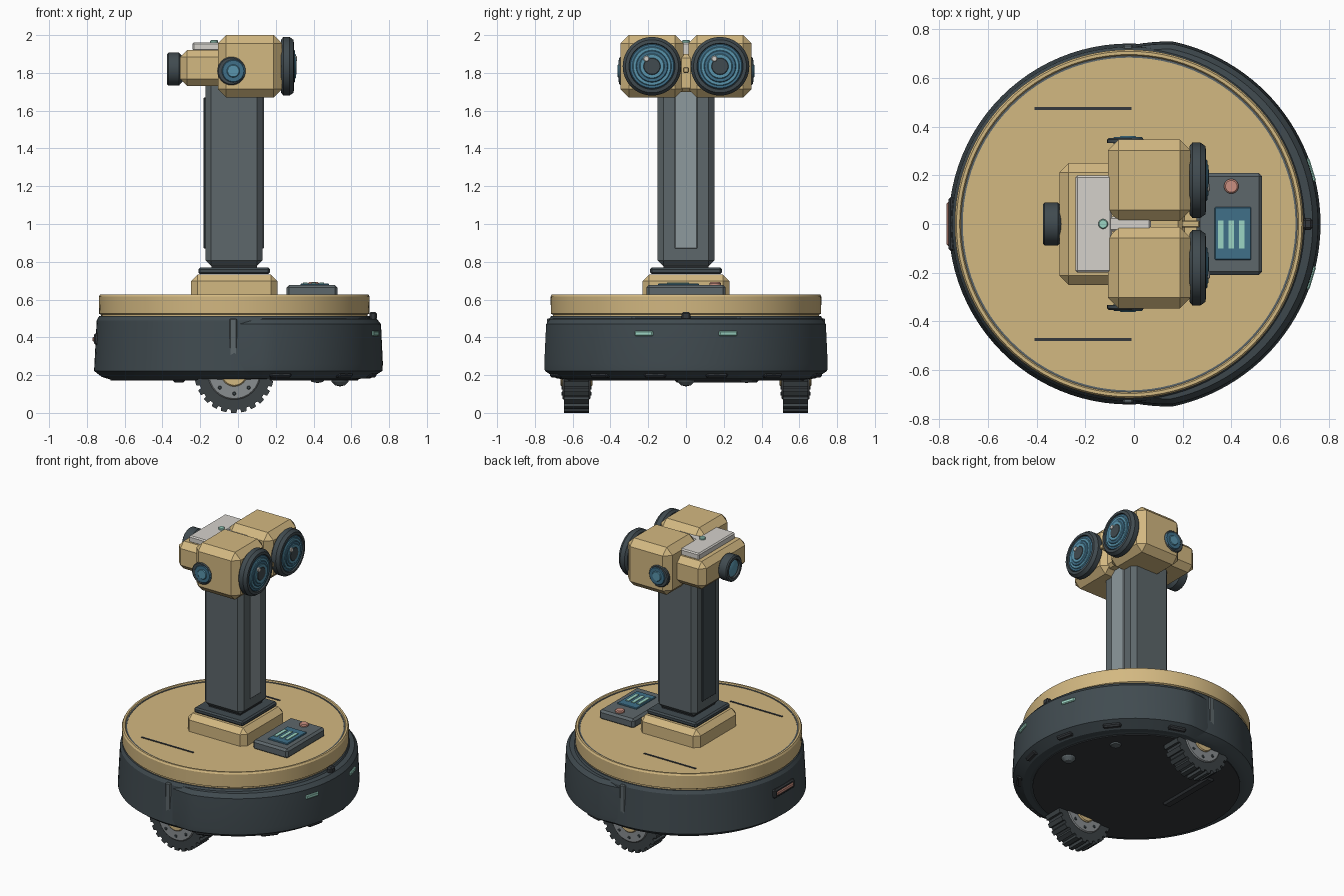
import bpy, bmesh
from math import sin, cos, pi, radians
from mathutils import Vector, Matrix

if "Cube" in bpy.data.objects:
    bpy.data.objects.remove(bpy.data.objects["Cube"])

COLORS = {
    'tan': (.65, .48, .22), 'dark': (.052, .07, .08), 'under': (.035, .04, .045),
    'grey': (.11, .135, .145), 'pale': (.27, .32, .34), 'blue': (.05, .16, .25),
    'sky': (.10, .30, .42), 'mint': (.33, .66, .55), 'red': (.6, .28, .22),
    'white': (.66, .64, .6), 'rubber': (.045, .055, .06), 'metal': (.25, .27, .28),
}
MATS = {}
for k, c in COLORS.items():
    MATS[k] = bpy.data.materials.new(k)
    MATS[k].diffuse_color = (*c, 1)


def finish(name, bm, mat, matrix=None):
    if matrix is not None:
        bm.transform(matrix)
    bmesh.ops.recalc_face_normals(bm, faces=bm.faces[:])
    me = bpy.data.meshes.new(name)
    bm.to_mesh(me)
    bm.free()
    ob = bpy.data.objects.new(name, me)
    me.materials.append(MATS[mat])
    bpy.context.collection.objects.link(ob)
    return ob


def box(name, x, y, z, mat, bevel=0, rot=None):
    """Box from (min, max) ranges, all edges chamfered, optional local-to-world matrix."""
    bm = bmesh.new()
    bmesh.ops.create_cube(bm, size=1)
    for v in bm.verts:
        for i, (a, b) in enumerate((x, y, z)):
            v.co[i] = (a + b) / 2 + v.co[i] * (b - a)
    if bevel:
        bmesh.ops.bevel(bm, geom=bm.edges[:], offset=bevel, segments=1,
                        affect='EDGES', profile=.5)
    return finish(name, bm, mat, rot)


def lathe(name, profile, mat, loc=(0, 0, 0), axis=(0, 0, 1), segs=48):
    """Revolve (radius, height) points about an axis."""
    bm = bmesh.new()
    vs = [bm.verts.new((r, 0, h)) for r, h in profile]
    es = [bm.edges.new(p) for p in zip(vs, vs[1:])]
    bmesh.ops.spin(bm, geom=vs + es, cent=(0, 0, 0), axis=(0, 0, 1),
                   angle=2 * pi, steps=segs, use_duplicate=False)
    bmesh.ops.remove_doubles(bm, verts=bm.verts[:], dist=1e-5)
    q = Vector((0, 0, 1)).rotation_difference(Vector(axis))
    return finish(name, bm, mat, Matrix.Translation(loc) @ q.to_matrix().to_4x4())


def disc(name, r, h, mat, loc, axis=(0, 0, 1), segs=32, b=.006):
    return lathe(name, [(0, 0), (r, 0), (r, h - b), (r - b, h), (0, h)], mat, loc, axis, segs)


def turn(deg):
    return Matrix.Rotation(radians(deg), 4, 'Z')


# Round chassis
lathe('chassis', [(0, .178), (.66, .178), (.70, .19), (.742, .222), (.728, .49),
                  (.715, .512), (0, .512)], 'dark', (-.02, 0, 0), segs=96)
lathe('underside', [(0, .172), (.655, .172), (.655, .185), (0, .185)], 'under', (-.02, 0, 0), segs=96)

# Wrap-around front bumper, tapering in at both ends
bm = bmesh.new()
section = [(.6, .182), (.70, .182), (.764, .222), (.767, .26), (.757, .47), (.735, .497), (.6, .514)]
rings = []
N = 60
for i in range(N + 1):
    a = -90 + 180 * i / N
    inset = .03 * (1 - min(1, (90 - abs(a)) / 12))
    rings.append([bm.verts.new(((r - inset) * cos(radians(a)), (r - inset) * sin(radians(a)), z))
                  for r, z in section])
for p, q in zip(rings, rings[1:]):
    for j in range(len(section)):
        k = (j + 1) % len(section)
        bm.faces.new((p[j], p[k], q[k], q[j]))
bm.faces.new(rings[0])
bm.faces.new(rings[-1])
finish('front_bumper', bm, 'dark')

# Lid with raised rim
lathe('lid', [(0, .505), (.705, .505), (.705, .52), (.715, .525), (.717, .615), (.71, .627),
              (.697, .627), (.69, .617), (0, .617)], 'tan', (-.02, 0, 0), segs=96)
lathe('lid_seam', [(.692, .61), (.692, .62), (.684, .62), (.684, .61)], 'grey', (-.02, 0, 0), segs=96)

# Bumper details
box('bumper_sensor', (.695, .735), (-.025, .025), (.49, .535), 'under', .01)
for s in (-1, 1):
    box('front_light', (.735, .768), (-.05, .05), (.407, .433), 'mint', .005, turn(17 * s))
    box('bumper_gap_panel', (-.045, -.005), (.715 * s - .022, .715 * s + .022), (.225, .5), 'grey', .006)
    box('lid_slot', (-.41, -.01), (.475 * s - .006, .475 * s + .006), (.61, .621), 'under')
    for a in (13, 39, 72):
        box('floor_sensor', (.70, .74), (-.06, .06), (.187, .225), 'under', .01, turn(a * s))
box('rear_light', (-.77, -.74), (-.09, .09), (.377, .403), 'red', .005)
box('rear_bracket', (-.763, -.735), (-.11, .11), (.36, .42), 'under', .008)

# Underside fittings
lathe('front_caster', [(0, -.055), (.025, -.049), (.044, -.03), (.052, 0), (.052, .03), (0, .03)],
      'grey', (.54, 0, .195), segs=24)
lathe('small_dome', [(0, -.018), (.03, -.012), (.045, .01), (0, .01)], 'grey', (.42, .32, .176), segs=24)
box('brush_bar', (-.345, -.28), (-.06, .385), (.16, .19), 'under', .012)

# Drive wheels with toothed tyres
TEETH = 24
for s in (-1, 1):
    bm = bmesh.new()
    pts = []
    for t in range(TEETH):
        for f, r in ((-.3, .211), (.22, .211), (.3, .193), (.62, .193)):
            a = 2 * pi * (t + f) / TEETH - pi / 2
            pts.append(bm.verts.new((-.02 + r * cos(a), s * .58 - .066, .21 + r * sin(a))))
    face = bm.faces.new(pts)
    ext = bmesh.ops.extrude_face_region(bm, geom=[face])
    bmesh.ops.translate(bm, vec=(0, .132, 0),
                        verts=[g for g in ext['geom'] if isinstance(g, bmesh.types.BMVert)])
    finish('tyre', bm, 'rubber')
    for side in (-1, 1):
        y = .58 * s + .06 * side
        ax = (0, side, 0)
        disc('wheel_rim', .14, .014, 'metal', (-.02, y, .21), ax)
        disc('wheel_hub', .07, .024, 'tan', (-.02, y, .21), ax)
        for i in range(8):
            a = 2 * pi * i / 8
            disc('wheel_bolt', .01, .02, 'dark',
                 (-.02 + .108 * cos(a), y, .21 + .108 * sin(a)), ax, 8, .003)

# Neck
box('neck_base', (-.25, .21), (-.23, .23), (.58, .732), 'tan', .035)
box('neck_plate', (-.21, .17), (-.19, .19), (.734, .77), 'dark', .01)
box('neck_collar', (-.14, .10), (-.12, .12), (.75, .80), 'under')
box('neck', (-.172, .13), (-.15, .15), (.778, 1.76), 'grey', .03)
box('neck_front_panel', (.12, .137), (-.06, .06), (.87, 1.72), 'pale', .004)
box('neck_rear_panel', (-.182, -.16), (-.075, .075), (.87, 1.67), 'dark', .004)

# Control panel
box('control_panel', (.257, .527), (-.21, .21), (.61, .677), 'grey', .014)
box('control_screen', (.332, .482), (-.147, .07), (.67, .685), 'blue', .004)
for x in (.357, .4, .443):
    box('screen_bar', (x - .012, x + .012), (-.1, .015), (.68, .69), 'mint')
disc('control_button', .03, .018, 'red', (.4, .155, .674))

# Rear head
box('rear_head', (-.307, .0), (-.25, .25), (1.73, 1.922), 'tan', .038)
box('eye_bridge', (-.1, .2), (-.05, .05), (1.70, 1.90), 'tan', .02)
box('nose_bar', (.15, .27), (-.015, .015), (1.80, 1.83), 'tan', .004)
lathe('rear_eye_barrel', [(0, 0), (.065, 0), (.088, .02), (.088, .075), (.08, .082), (.062, .082),
                          (.06, .068), (0, .068)], 'dark', (-.293, 0, 1.82), (-1, 0, 0))
lathe('rear_eye_lens', [(0, .012), (.03, .009), (.058, 0), (0, 0)], 'sky',
      (-.36, 0, 1.82), (-1, 0, 0))
box('head_plate', (-.24, -.09), (-.2, .2), (1.915, 1.962), 'white', .008)
box('head_plate_tongue', (-.12, .07), (-.03, .03), (1.89, 1.96), 'white', .008)
disc('head_button', .02, .014, 'mint', (-.127, 0, 1.96), b=.004)

# Camera eyes
for s in (-1, 1):
    y = .18 * s
    c = (.228, y, 1.835)
    box('eye_housing', (-.107, .233), (y - .167, y + .167), (1.67, 2.0), 'tan', .044)
    lathe('eye_barrel', [(0, 0), (.14, 0), (.155, .012), (.155, .045), (.14, .066), (.122, .068),
                         (.118, .052), (0, .052)], 'dark', c, (1, 0, 0), 64)
    for mat, r, h in (('blue', .119, .062), ('sky', .103, .069), ('blue', .085, .074),
                      ('sky', .066, .078), ('dark', .046, .081)):
        disc('eye_lens_ring', r, h - .045, mat, (.273, y, 1.835), (1, 0, 0), 48, .004)
    disc('eye_glint', .016, .012, 'white', (.3, y - .03, 1.875), (1, 0, 0), 16, .004)
    disc('side_mount', .075, .02, 'dark', (-.035, .334 * s, 1.81), (0, s, 0))
    disc('side_disc', .062, .028, 'blue', (-.025, .33 * s, 1.81), (0, s, 0))
    disc('side_disc_center', .036, .032, 'sky', (-.025, .33 * s, 1.81), (0, s, 0))

# Smooth round surfaces, keep chamfers crisp
for ob in bpy.context.collection.objects:
    ob.select_set(True)
    bpy.context.view_layer.objects.active = ob
bpy.ops.object.shade_smooth_by_angle(angle=radians(25))

for m in bpy.data.materials:
    if m.users and not m.is_grease_pencil:
        m.use_nodes = True
        m.node_tree.nodes["Principled BSDF"].inputs["Base Color"].default_value = m.diffuse_color
